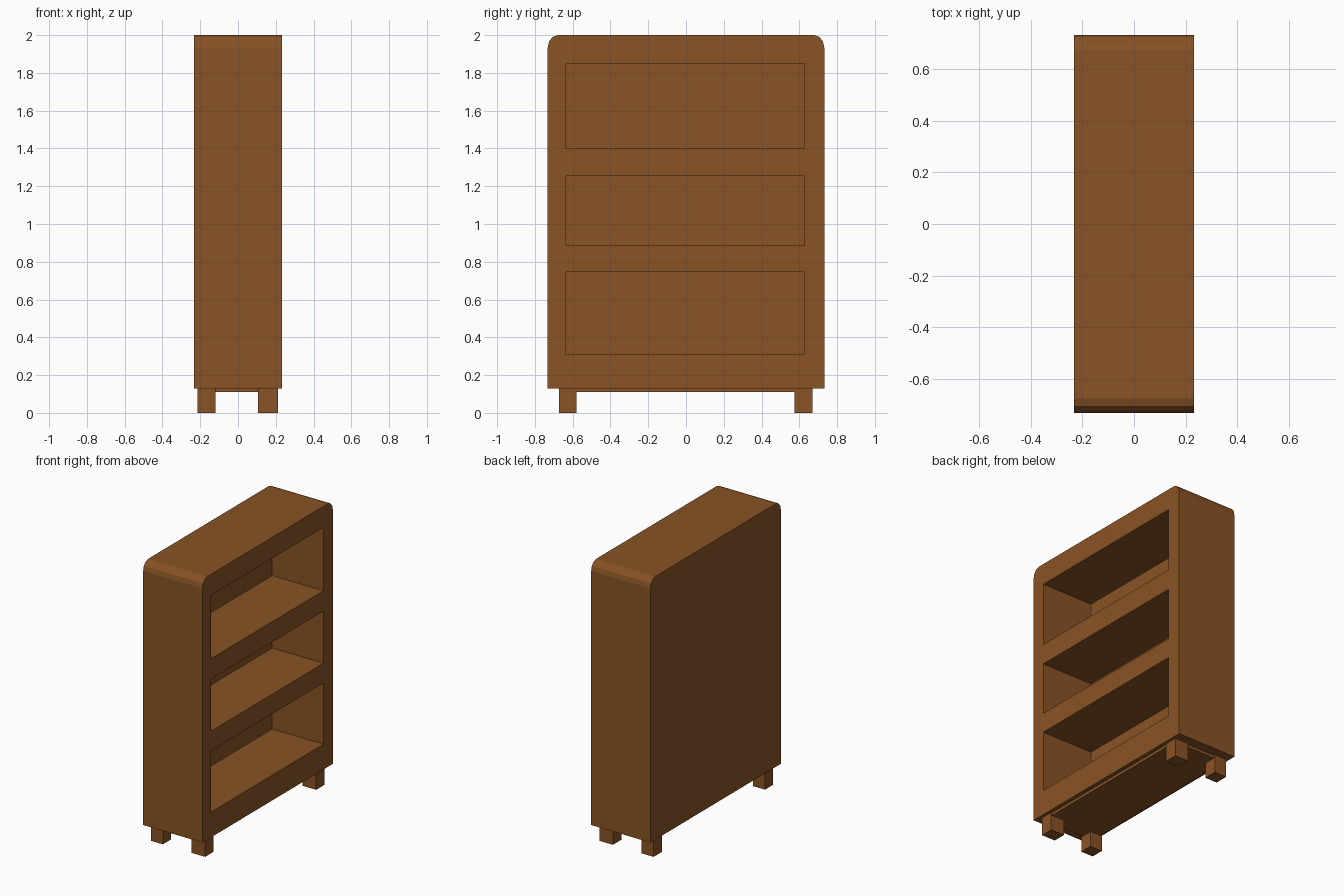
import bpy, bmesh, math

if "Cube" in bpy.data.objects:
    bpy.data.objects.remove(bpy.data.objects["Cube"])

wood = bpy.data.materials.new("brown wood")
wood.diffuse_color = (0.25, 0.087, 0.018, 1)
wood.use_nodes = True
wood.node_tree.nodes["Principled BSDF"].inputs["Base Color"].default_value = wood.diffuse_color


def make_object(name, bm):
    bmesh.ops.recalc_face_normals(bm, faces=bm.faces)
    mesh = bpy.data.meshes.new(name)
    bm.to_mesh(mesh)
    bm.free()
    mesh.materials.append(wood)
    obj = bpy.data.objects.new(name, mesh)
    bpy.context.collection.objects.link(obj)
    return obj


def box(name, x, y, z):
    bm = bmesh.new()
    bmesh.ops.create_cube(bm, size=1)
    for v in bm.verts:
        v.co = [lo + (c + 0.5) * (hi - lo) for c, (lo, hi) in zip(v.co, (x, y, z))]
    return make_object(name, bm)


# Cabinet body: side-on profile with rounded top corners, extruded along x
X0, X1, HALF, BOTTOM, TOP = -0.233, 0.233, 0.732, 0.13, 2.0
RY, RZ, STEPS = 0.055, 0.065, 3
arc = [(HALF - RY + RY * math.cos(a), TOP - RZ + RZ * math.sin(a))
       for a in (math.pi / 2 * i / STEPS for i in range(STEPS + 1))]
right = [(HALF, BOTTOM)] + arc
profile = right + [(-y, z) for y, z in reversed(right)]
bm = bmesh.new()
face = bm.faces.new([bm.verts.new((X0, y, z)) for y, z in profile])
ext = bmesh.ops.extrude_face_region(bm, geom=[face], use_keep_orig=True)
for v in ext["geom"]:
    if isinstance(v, bmesh.types.BMVert):
        v.co.x = X1
body = make_object("cabinet_body", bm)

# Three open compartments cut into the +x face
for i, z in enumerate([(0.31, 0.745), (0.885, 1.255), (1.40, 1.85)]):
    cutter = box(f"compartment_cutter_{i + 1}", (-0.17, 0.4), (-0.635, 0.627), z)
    cutter.hide_render = True
    mod = body.modifiers.new("compartment", 'BOOLEAN')
    mod.operation = 'DIFFERENCE'
    mod.solver = 'EXACT'
    mod.object = cutter
    bpy.context.view_layer.objects.active = body
    bpy.ops.object.modifier_apply(modifier=mod.name)
    bpy.data.objects.remove(cutter)

# Thin base slab set in under the body
box("base_slab", (-0.205, 0.205), (-0.66, 0.66), (0.11, 0.14))

# Four square feet
for xn, x in (("back", (-0.215, -0.12)), ("front", (0.105, 0.212))):
    for yn, y in (("left", (-0.672, -0.58)), ("right", (0.575, 0.67))):
        box(f"{xn}_{yn}_foot", x, y, (0, 0.135))
